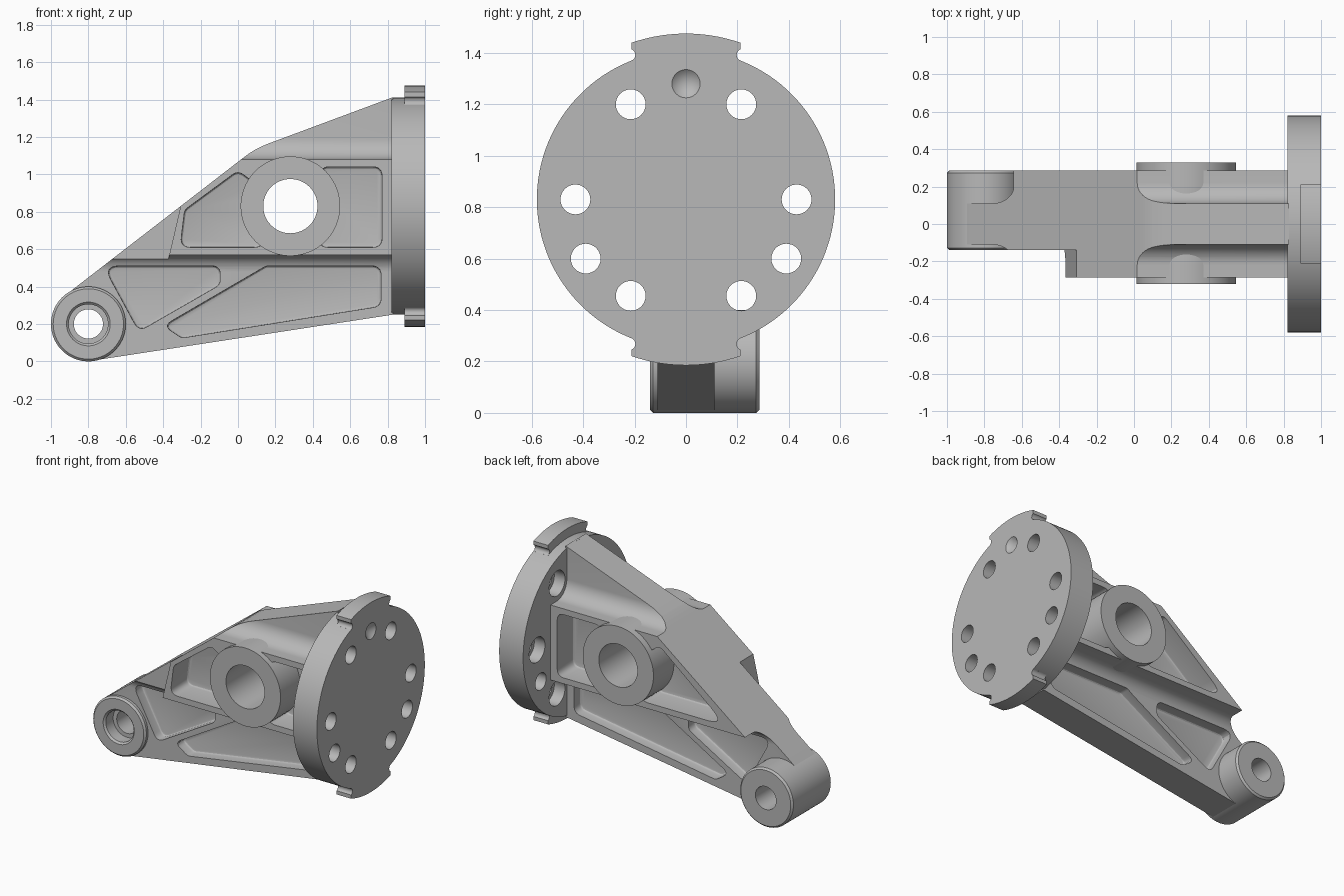
import bpy, bmesh
from math import sin, cos, pi, radians, sqrt
from mathutils import Vector

cube = bpy.data.objects.get("Cube")
if cube:
    bpy.data.objects.remove(cube, do_unlink=True)

metal = bpy.data.materials.new("satin_grey_metal")
metal.use_nodes = True
GREY = (0.48, 0.48, 0.48, 1)
metal.diffuse_color = GREY
metal.node_tree.nodes["Principled BSDF"].inputs["Base Color"].default_value = GREY


def finish(bm, name):
    bmesh.ops.recalc_face_normals(bm, faces=bm.faces[:])
    mesh = bpy.data.meshes.new(name)
    bm.to_mesh(mesh)
    bm.free()
    obj = bpy.data.objects.new(name, mesh)
    bpy.context.scene.collection.objects.link(obj)
    return obj


def arc(cu, cv, r, a0, a1, n):
    """Points on an arc, angles in degrees."""
    step = radians(a1 - a0) / n
    return [(cu + r * cos(radians(a0) + i * step), cv + r * sin(radians(a0) + i * step))
            for i in range(n + 1)]


def circle(cu, cv, r, n=48):
    return arc(cu, cv, r, 0, 360, n)[:-1]


def rounded(pts, r=0.05):
    """Polygon with filleted corners."""
    out = []
    for i, p in enumerate(pts):
        p = Vector(p)
        a, b = Vector(pts[i - 1]) - p, Vector(pts[(i + 1) % len(pts)]) - p
        c = a.normalized().dot(b.normalized())
        d = min(r * sqrt((1 + c) / (1 - c)), a.length * 0.45, b.length * 0.45)
        s, e = p + a.normalized() * d, p + b.normalized() * d
        for k in range(7):
            t = k / 6
            out.append(tuple(s * (1 - t) ** 2 + p * 2 * t * (1 - t) + e * t * t))
    return out


def prism(name, pts, axis, t0, t1):
    """Extrude a profile along x (points are y, z) or y (points are x, z)."""
    bm = bmesh.new()
    place = (lambda u, v, t: (t, u, v)) if axis == "x" else (lambda u, v, t: (u, t, v))
    ends = [[bm.verts.new(place(u, v, t)) for u, v in pts] for t in (t0, t1)]
    for ring in ends:
        bm.faces.new(ring)
    for i in range(len(pts)):
        bm.faces.new((ends[0][i - 1], ends[0][i], ends[1][i], ends[1][i - 1]))
    return finish(bm, name)


def lathe(name, profile, cx, cz, n=72):
    """Revolve a closed (radius, y) profile about a y-parallel axis."""
    bm = bmesh.new()
    rings = [[bm.verts.new((cx + r * cos(2 * pi * i / n), y, cz + r * sin(2 * pi * i / n)))
              for r, y in profile] for i in range(n)]
    for i in range(n):
        for j in range(len(profile)):
            bm.faces.new((rings[i - 1][j - 1], rings[i - 1][j], rings[i][j], rings[i][j - 1]))
    return finish(bm, name)


def bake(obj):
    dg = bpy.context.evaluated_depsgraph_get()
    obj.data = bpy.data.meshes.new_from_object(obj.evaluated_get(dg))
    obj.modifiers.clear()


def combine(obj, tool, op="DIFFERENCE"):
    mod = obj.modifiers.new("bool", "BOOLEAN")
    mod.operation, mod.object, mod.solver = op, tool, "EXACT"
    bake(obj)
    bpy.data.objects.remove(tool, do_unlink=True)


def pocket(obj, pts, side, floor, r=0.05):
    """Sink a pocket with a softened floor edge into one side."""
    tool = prism("pocket_cutter", rounded(pts, r), "y", side * floor, side * 0.6)
    bev = tool.modifiers.new("bevel", "BEVEL")
    bev.width, bev.segments, bev.limit_method, bev.angle_limit = 0.015, 3, "ANGLE", radians(60)
    bake(tool)
    combine(obj, tool)


EYE = (-0.8, 0.2)
HUB = (0.28, 0.83)
WEB = 0.11

# Bracket body: side outline intersected with a filleted cross section
outline = (arc(*EYE, 0.197, 279, 127.6, 32)
           + [(0.03, 1.09), (0.06, 1.112), (0.095, 1.134), (0.15, 1.16), (0.83, 1.413), (0.83, 0.25)])
body = prism("bracket_body", outline, "y", -0.5, 0.5)
half = ([(WEB, -0.2)] + arc(WEB + 0.09, 0.48, 0.09, 180, 90, 10) + [(0.285, 0.57), (0.285, 1.08)]
        + arc(WEB + 0.11, 1.19, 0.11, 270, 180, 12) + [(WEB, 1.6)])
section = half + [(-y, z) for y, z in reversed(half)]
combine(body, prism("section_tool", section, "x", -1.2, 1.2), "INTERSECT")

# Step where the front block stops
step = [(-1.2, 0.3), (-0.43, 0.3), (-0.295, 0.88), (-0.295, 1.3), (-1.2, 1.3)]
combine(body, prism("step_cutter", step, "y", -0.6, -0.14))

# Pockets on both sides
for side in (-1, 1):
    if side < 0:
        near = [(-0.31, 0.61), (-0.285, 0.81), (0.0, 1.02), (0.12, 0.93), (0.14, 0.61)]
    else:
        near = [(-0.5, 0.61), (0.0, 1.02), (0.12, 0.93), (0.14, 0.61)]
    pocket(body, near, side, WEB)
    pocket(body, [(0.43, 0.61), (0.77, 0.61), (0.77, 1.04), (0.44, 1.04)], side, WEB)
    pocket(body, [(-0.72, 0.51), (-0.095, 0.51), (-0.095, 0.41), (-0.53, 0.16)], side, 0.04)
    pocket(body, [(0.765, 0.51), (0.15, 0.51), (-0.4, 0.19), (-0.3, 0.125), (0.765, 0.295)],
           side, 0.04)

# Clearance for the two bored bosses
combine(body, prism("eye_cutter", circle(*EYE, 0.15), "y", -0.6, 0.6))
combine(body, prism("hub_cutter", circle(*HUB, 0.2), "y", -0.6, 0.6))

# Bored bosses
eye = lathe("eye_boss", [(0.078, -0.05), (0.105, -0.05), (0.105, -0.128), (0.117, -0.14),
                         (0.188, -0.14), (0.2, -0.128), (0.2, 0.273), (0.188, 0.285),
                         (0.078, 0.285)], *EYE)
hub = lathe("pivot_hub", [(0.145, -0.322), (0.266, -0.322), (0.266, 0.33), (0.145, 0.33)], *HUB)

# Mounting flange with locating tabs
FZ = 0.83
flange = prism("mounting_flange", circle(0, FZ, 0.58, 128), "x", 0.82, 1.0)
tabs = prism("tab_tool", circle(0, FZ, 0.645, 128), "x", 0.89, 1.0)
strip = [(-0.212, 0), (0.212, 0), (0.212, 1.7), (-0.212, 1.7)]
combine(tabs, prism("strip_tool", strip, "x", 0.7, 1.2), "INTERSECT")
combine(flange, tabs, "UNION")
for sy in (-1, 1):
    for sz in (-1, 1):
        combine(flange, prism("notch_cutter", circle(sy * 0.221, FZ + sz * 0.562, 0.024, 20),
                              "x", 0.89, 1.2))

# Bolt holes, most counterbored on the inner face
for y, z, bored in [(0.215, 1.2, True), (0.43, 0.83, True), (0.39, 0.6, False), (0.215, 0.455, True)]:
    for sy in (-1, 1):
        combine(flange, prism("bolt_cutter", circle(sy * y, z, 0.058, 32), "x", 0.5, 1.2))
        if bored:
            combine(flange, prism("counterbore_cutter", circle(sy * y, z, 0.085, 32), "x", 0.5, 0.9))

# Conical dimple in the outer face
bm = bmesh.new()
tip = bm.verts.new((0.95, 0, 1.28))
rim = [bm.verts.new((1.01, y, z)) for y, z in circle(0, 1.28, 0.066, 32)]
bm.faces.new(rim)
for i in range(len(rim)):
    bm.faces.new((rim[i - 1], rim[i], tip))
combine(flange, finish(bm, "dimple_cutter"))

# Material and shading
for o in bpy.context.selected_objects:
    o.select_set(False)
for o in (body, eye, hub, flange):
    o.data.materials.clear()
    o.data.materials.append(metal)
    o.select_set(True)
bpy.context.view_layer.objects.active = body
bpy.ops.object.shade_smooth_by_angle(angle=radians(25))
